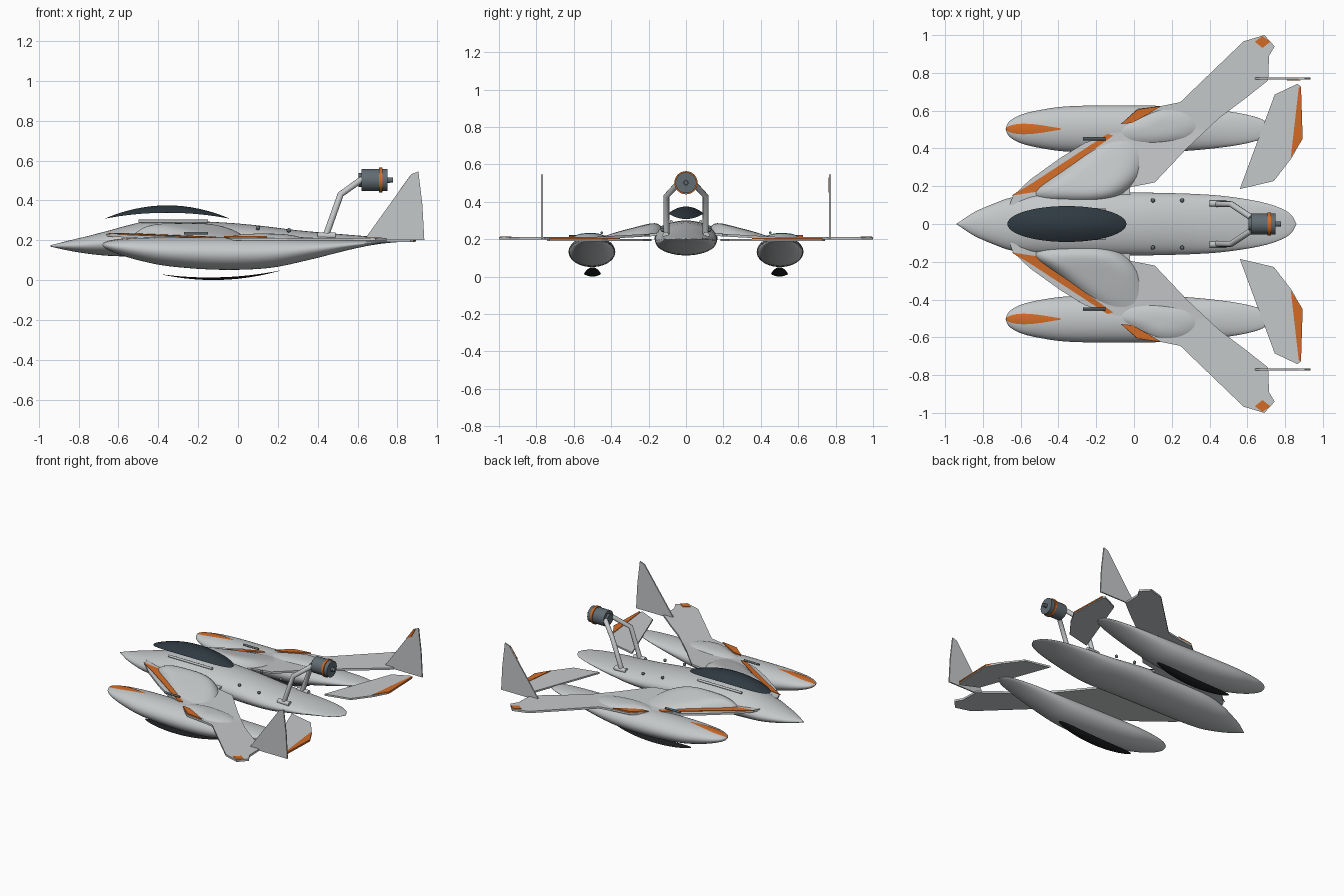
import bpy, bmesh, math
from mathutils import Vector

if "Cube" in bpy.data.objects:
    bpy.data.objects.remove(bpy.data.objects["Cube"])


def material(name, rgb):
    m = bpy.data.materials.new(name)
    m.use_nodes = True
    m.diffuse_color = (*rgb, 1)
    m.node_tree.nodes["Principled BSDF"].inputs["Base Color"].default_value = (*rgb, 1)
    return m


GREY = material("light grey", (.56, .58, .59))
ORANGE = material("orange", (.65, .15, .02))
GLASS = material("dark glass", (.028, .042, .053))
STEEL = material("steel grey", (.12, .15, .17))
BLACK = material("black", (.015, .016, .018))


def finish(name, bm, mat, mirror=True, smooth=True):
    bmesh.ops.recalc_face_normals(bm, faces=bm.faces)
    me = bpy.data.meshes.new(name)
    bm.to_mesh(me)
    bm.free()
    me.materials.append(mat)
    ob = bpy.data.objects.new(name, me)
    bpy.context.collection.objects.link(ob)
    if smooth:
        bpy.ops.object.select_all(action="DESELECT")
        bpy.context.view_layer.objects.active = ob
        ob.select_set(True)
        bpy.ops.object.shade_smooth_by_angle(angle=math.radians(40))
    if mirror:
        mod = ob.modifiers.new("mirror", "MIRROR")
        mod.use_axis = (False, True, False)
    return ob


def spline(points, steps, closed=False):
    """Catmull-Rom samples through points of any dimension."""
    n, out = len(points), []
    get = lambda i: points[i % n] if closed else points[max(0, min(n - 1, i))]
    for i in range(n if closed else n - 1):
        for s in range(steps):
            t = s / steps
            out.append([.5 * (2 * b + (c - a) * t + (2 * a - 5 * b + 4 * c - d) * t * t
                              + (3 * b - a - 3 * c + d) * t ** 3)
                        for a, b, c, d in zip(get(i - 1), get(i), get(i + 1), get(i + 2))])
    return out if closed else out + [list(points[-1])]


def skin(bm, rings, closed=True):
    rows = [[bm.verts.new(p) for p in r] for r in rings]
    for a, b in zip(rows, rows[1:]):
        n = len(a)
        for i in range(n if closed else n - 1):
            j = (i + 1) % n
            bm.faces.new((a[i], a[j], b[j], b[i]))
    return rows


def hull(name, stations, cy, mirror, sides=40):
    """Elliptical body from (x, half width, bottom, top) stations."""
    bm = bmesh.new()
    rings = []
    for x, w, lo, hi in spline(stations, 5):
        w, h = max(w, .002), max((hi - lo) / 2, .002)
        rings.append([(x, cy + w * math.cos(a), (lo + hi) / 2 + h * math.sin(a))
                      for a in (math.tau * k / sides for k in range(sides))])
    rows = skin(bm, rings)
    bm.faces.new(rows[0])
    bm.faces.new(rows[-1])
    return finish(name, bm, mat=GREY, mirror=mirror)


def dome(name, outline, base, height, power, mat, mirror=True):
    """Rounded shell over an outline, closed underneath by its base surface."""
    bm = bmesh.new()
    cx = sum(p[0] for p in outline) / len(outline)
    cy = sum(p[1] for p in outline) / len(outline)
    levels = [math.sin(math.pi / 2 * k / 12) for k in range(1, 13)]

    def ring(t, lift):
        pts = [(cx + (x - cx) * t, cy + (y - cy) * t) for x, y in outline]
        return [(x, y, base(x, y) + lift * height(x, y) * (1 - t ** power)) for x, y in pts]

    rows = skin(bm, [ring(t, 1) for t in levels] + [ring(t, 0) for t in reversed(levels[:-1])])
    bm.faces.new(rows[0])
    bm.faces.new(rows[-1])
    return finish(name, bm, mat, mirror)


def plate(name, outline, top, thick, mat, folds=()):
    """Thin flat panel; top(y) is its upper height, folds are y creases."""
    bm = bmesh.new()
    bm.faces.new([bm.verts.new((x, y, 0)) for x, y in outline])
    for y in folds:
        bmesh.ops.bisect_plane(bm, geom=bm.verts[:] + bm.edges[:] + bm.faces[:],
                               plane_co=(0, y, 0), plane_no=(0, 1, 0))
    for v in bm.verts:
        v.co.z = top(v.co.y)
    bmesh.ops.triangulate(bm, faces=bm.faces)
    new = bmesh.ops.extrude_face_region(bm, geom=bm.faces[:])["geom"]
    for v in new:
        if isinstance(v, bmesh.types.BMVert):
            v.co.z -= thick
    return finish(name, bm, mat, smooth=False)


def rod(name, x0, x1, y, z, r, mat, mirror=False, sides=32):
    bm = bmesh.new()
    rows = skin(bm, [[(x, y + r * math.cos(math.tau * k / sides), z + r * math.sin(math.tau * k / sides))
                      for k in range(sides)] for x in (x0, x1)])
    for r_ in rows:
        bm.faces.new(r_)
    return finish(name, bm, mat, mirror)


def oval(cx, cy, a, b, n=64):
    return [(cx + a * math.cos(math.tau * k / n), cy + b * math.sin(math.tau * k / n)) for k in range(n)]


# Central fuselage and side pontoons
hull("fuselage", [(-.94, 0, .168, .175), (-.85, .06, .148, .198), (-.75, .105, .132, .222),
                  (-.65, .14, .122, .248), (-.5, .163, .117, .287), (-.35, .168, .115, .3),
                  (0, .167, .115, .284), (.3, .16, .116, .25), (.5, .145, .145, .232),
                  (.7, .11, .18, .216), (.82, .06, .192, .207), (.86, 0, .197, .2)], 0, False)
PY = .503
pontoon = [(-.68, 0, .174, .18), (-.66, .04, .155, .192), (-.6, .075, .13, .203), (-.5, .1, .1, .211),
           (-.35, .12, .07, .214), (-.1, .125, .052, .214), (.15, .122, .06, .21),
           (.35, .11, .1, .205), (.55, .085, .15, .2), (.68, .05, .178, .197), (.73, 0, .188, .192)]
hull("pontoon", pontoon, PY, True)

# Orange nose flash draped on each pontoon
bm = bmesh.new()
strips = []
for x, w, lo, hi in spline(pontoon, 10):
    u = (x + .68) / .31
    if .01 < u < 1:
        half = min(.028 * math.sin(math.pi * u ** .6), .8 * w)
        strips.append([(x, PY + half * k / 4,
                        (lo + hi) / 2 + (hi - lo) / 2 * math.sqrt(1 - (half * k / 4 / w) ** 2) + .003)
                       for k in range(-4, 5)])
skin(bm, strips, closed=False)
finish("pontoon_flash", bm, ORANGE)


# Swept wing, its orange leading edges and tip marks
def wing_top(y):
    return .212 + .02 * max(0, min(1, (.5 - y) / .35))


plate("wing", [(-.66, .1), (-.64, .15), (-.55, .235), (-.39, .35), (-.26, .43), (-.13, .475),
               (-.07, .53), (.02, .61), (.145, .625), (.245, .645), (.58, .967), (.69, 1),
               (.745, .94), (.715, .89), (.71, .76), (.59, .665), (.45, .56), (.28, .4),
               (.11, .22), (-.02, .195), (-.02, .1)], wing_top, .014, GREY, (.15, .5))
plate("inner_leading_edge", [(-.65, .15), (-.53, .222), (-.14, .477), (-.11, .468), (-.43, .24),
                             (-.52, .17)], lambda y: wing_top(y) + .004, .005, ORANGE)
plate("outer_leading_edge", [(-.07, .53), (.02, .607), (.145, .625), (.08, .585), (-.01, .535)],
      lambda y: wing_top(y) + .01, .009, ORANGE)
plate("tip_mark", [(.64, .965), (.68, .995), (.722, .965), (.68, .932)],
      lambda y: wing_top(y) + .003, .005, ORANGE)

# Shoulder fairing beside the fuselage and fairing over the pontoon
dome("shoulder_fairing", spline([(-.52, .18), (-.39, .278), (-.23, .39), (-.1, .46), (0, .465), (.04, .38),
                                 (.02, .25), (-.07, .15), (-.2, .11), (-.4, .11), (-.5, .13)], 5, True),
     lambda x, y: wing_top(y) - .008, lambda x, y: .012 + .2 * max(0, .45 - y), 5, GREY)
dome("pontoon_fairing", spline([(-.08, .5), (.02, .56), (.15, .61), (.28, .59), (.34, .52), (.28, .45),
                                (.1, .42), (-.04, .44)], 5, True),
     lambda x, y: .207, lambda x, y: .026, 3, GREY)

# Canopy shell and the floating skids below the pontoons
arch = lambda x, cx, a: 1 - min(1, ((x - cx) / a) ** 2)
dome("canopy", oval(-.355, 0, .315, .095), lambda x, y: .308 + .03 * arch(x, -.355, .315),
     lambda x, y: .037, 2, GLASS, False)
dome("skid", oval(-.085, .5, .305, .045),
     lambda x, y: .04 + .01 * (x + .085) / .305 - .026 * arch(x, -.085, .305),
     lambda x, y: -.013, 2, BLACK)

# Tailplanes with orange trailing edges
plate("tailplane", [(.56, .185), (.74, .227), (.835, .35), (.89, .45), (.88, .73), (.865, .742),
                    (.745, .685)], lambda y: .202, .012, GREY)
plate("tailplane_trim", [(.83, .352), (.893, .45), (.884, .73), (.872, .72)],
      lambda y: .206, .009, ORANGE)


# Upright tail fins, with a patch on the inside of the left one
def upright(name, outline, y, thick, mat, mirror):
    bm = bmesh.new()
    sides = skin(bm, [[(x, yy, z) for x, z in outline] for yy in (y - thick / 2, y + thick / 2)])
    for s in sides:
        bm.faces.new(s)
    finish(name, bm, mat, mirror, smooth=False)


upright("tail_fin", [(.632, .2), (.87, .532), (.905, .545), (.925, .38), (.935, .2)], .77, .009, GREY, True)
upright("fin_patch", [(.81, .45), (.868, .53), (.882, .53), (.85, .47)], .764, .006, ORANGE, False)

# Raised engine pod
rod("engine", .62, .75, 0, .502, .056, STEEL)
rod("engine_ring", .708, .724, 0, .502, .062, ORANGE)
rod("engine_nozzle", .75, .762, 0, .502, .014, STEEL)
rod("engine_tip", .755, .778, 0, .502, .012, STEEL)
rod("engine_nose", .605, .62, 0, .502, .035, STEEL)

# Bent engine struts with feet
for side, label in ((1, "left"), (-1, "right")):
    cu = bpy.data.curves.new(label + "_strut", "CURVE")
    cu.dimensions = "3D"
    cu.bevel_depth = .016
    cu.use_fill_caps = True
    path = [(.44, .105, .22), (.515, .105, .43), (.62, .035, .505)]
    sp = cu.splines.new("POLY")
    sp.points.add(len(path) - 1)
    for p, (x, y, z) in zip(sp.points, path):
        p.co = (x, side * y, z, 1)
    cu.materials.append(GREY)
    bpy.context.collection.objects.link(bpy.data.objects.new(label + "_strut", cu))
rod("strut_foot", .4, .49, .108, .222, .017, GREY, True)

# Small fittings: wing rods, canopy rails and deck studs
rod("wing_rod", -.27, -.15, .45, .235, .007, STEEL, True, 12)
rod("canopy_rail", -.5, -.15, .078, .295, .008, GREY, True, 12)
for i, (x, z) in enumerate(((.1, .25), (.255, .238))):
    bm = bmesh.new()
    bmesh.ops.create_uvsphere(bm, u_segments=16, v_segments=10, radius=.011)
    bmesh.ops.translate(bm, verts=bm.verts, vec=Vector((x, .125, z + .012)))
    finish("deck_stud_" + str(i + 1), bm, STEEL)
